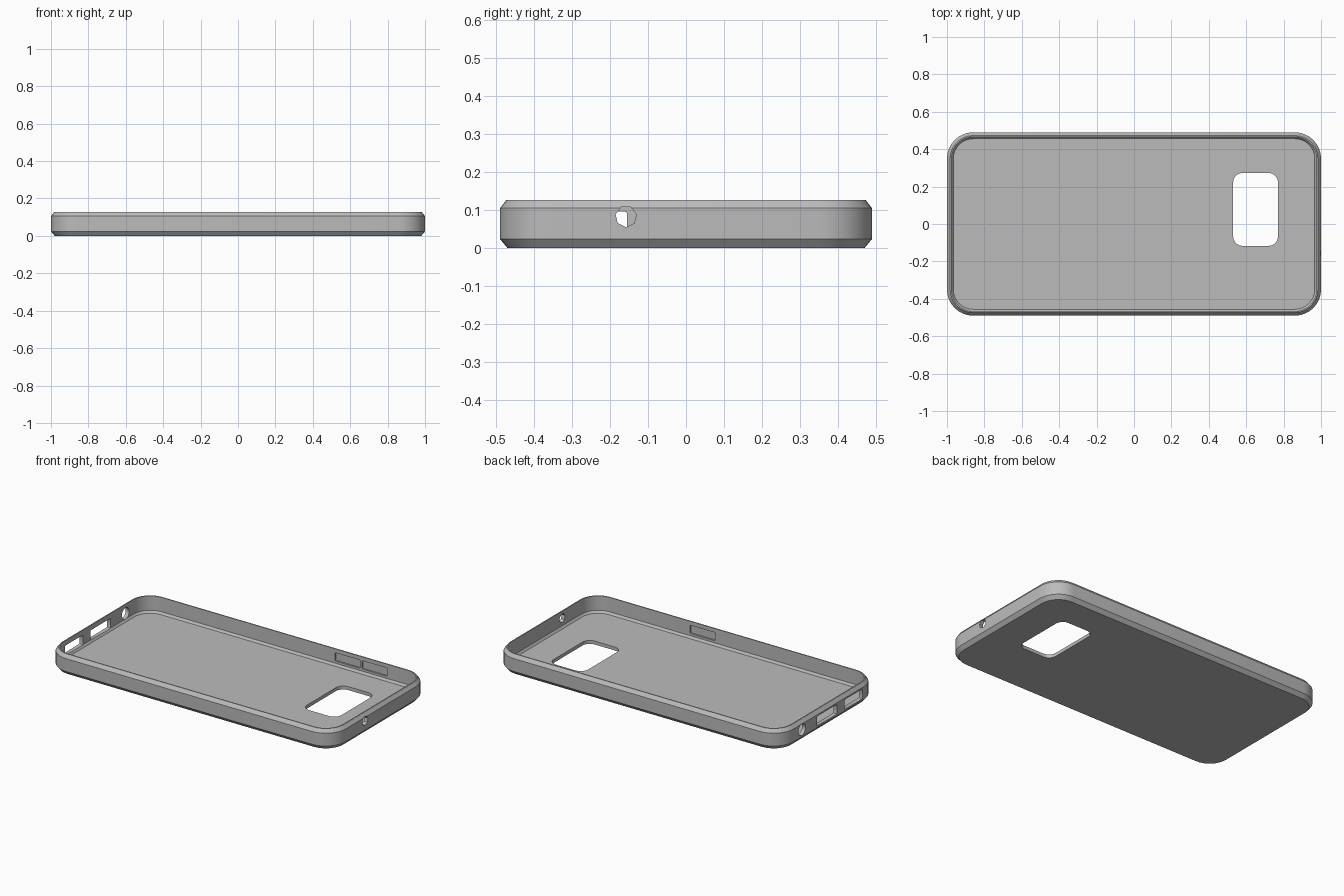
import bpy, bmesh, math
from mathutils import Vector

cube = bpy.data.objects.get("Cube")
if cube:
    bpy.data.objects.remove(cube, do_unlink=True)

grey = bpy.data.materials.new("soft grey plastic")
grey.use_nodes = True
COLOUR = (0.5, 0.5, 0.5, 1)
grey.diffuse_color = COLOUR
grey.node_tree.nodes["Principled BSDF"].inputs["Base Color"].default_value = COLOUR


def rounded_rect(hx, hy, r, steps=8):
    """Outline of a rounded rectangle, counter-clockwise."""
    pts = []
    for q, (sx, sy) in enumerate([(1, 1), (-1, 1), (-1, -1), (1, -1)]):
        for i in range(steps + 1):
            a = math.pi / 2 * (q + i / steps)
            pts.append((sx * (hx - r) + r * math.cos(a), sy * (hy - r) + r * math.sin(a)))
    return pts


def loft(name, rings):
    """Skin a stack of matching outlines and close both ends."""
    bm = bmesh.new()
    loops = [[bm.verts.new(p) for p in ring] for ring in rings]
    for a, b in zip(loops, loops[1:]):
        for i in range(len(a)):
            j = (i + 1) % len(a)
            bm.faces.new((a[i], a[j], b[j], b[i]))
    bm.faces.new(loops[0][::-1])
    bm.faces.new(loops[-1])
    bmesh.ops.recalc_face_normals(bm, faces=bm.faces)
    mesh = bpy.data.meshes.new(name)
    bm.to_mesh(mesh)
    bm.free()
    mesh.materials.append(grey)
    obj = bpy.data.objects.new(name, mesh)
    bpy.context.collection.objects.link(obj)
    return obj


def end_cutter(name, outline, x, y, z):
    """Prism through one end wall, outline given in y and z."""
    return loft(name, [[Vector((x + d, y + u, z + v)) for u, v in outline]
                       for d in (-0.06, 0.06)])


def circle(r, n, start=0.0):
    return [(r * math.cos(start + math.tau * i / n), r * math.sin(start + math.tau * i / n))
            for i in range(n)]


# Tray: outer skin, chamfered rim, inner wall and floor as (inset, height)
HX, HY, RADIUS = 1.0, 0.49, 0.14
section = [(0.02, 0), (0, 0.024), (0, 0.105), (0.017, 0.127), (0.024, 0.127),
           (0.024, 0.036), (0.034, 0.022)]
case = loft("phone_case", [[(x, y, z) for x, y in rounded_rect(HX - d, HY - d, RADIUS - d)]
                           for d, z in section])

# Camera window through the floor
window = rounded_rect(0.12, 0.195, 0.05, 5)
cutters = [loft("camera_cutter", [[(x + 0.65, y + 0.078, z) for x, y in window]
                                  for z in (-0.05, 0.06)])]

# Ports through the two end walls
cutters.append(end_cutter("microphone_cutter", circle(0.028, 7, -math.pi / 2), 1, -0.158, 0.083))
cutters.append(end_cutter("audio_cutter", circle(0.036, 16), -1, 0.27, 0.07))
for name, y, half in [("charger_cutter", 0.02, 0.1), ("speaker_cutter", -0.245, 0.09)]:
    cutters.append(end_cutter(name, rounded_rect(half, 0.031, 0.006, 2), -1, y, 0.065))

# Shallow button recesses inside the long walls
for name, x, side in [("volume_up", 0.44, 1), ("volume_down", 0.63, 1), ("power", 0.21, -1)]:
    recess = rounded_rect(0.088, 0.026, 0.006, 2)
    cutters.append(loft(name + "_cutter", [[(x + u, side * y, 0.076 + v) for u, v in recess]
                                           for y in (0.44, 0.476)]))

# Cut all openings, then discard the cutters
bpy.context.view_layer.objects.active = case
for cutter in cutters:
    cutter.hide_render = True
    mod = case.modifiers.new(cutter.name, "BOOLEAN")
    mod.operation = "DIFFERENCE"
    mod.solver = "EXACT"
    mod.object = cutter
    bpy.ops.object.modifier_apply(modifier=mod.name)
    bpy.data.objects.remove(cutter, do_unlink=True)

bpy.ops.object.select_all(action="DESELECT")
case.select_set(True)
bpy.ops.object.shade_smooth_by_angle(angle=math.radians(25))
